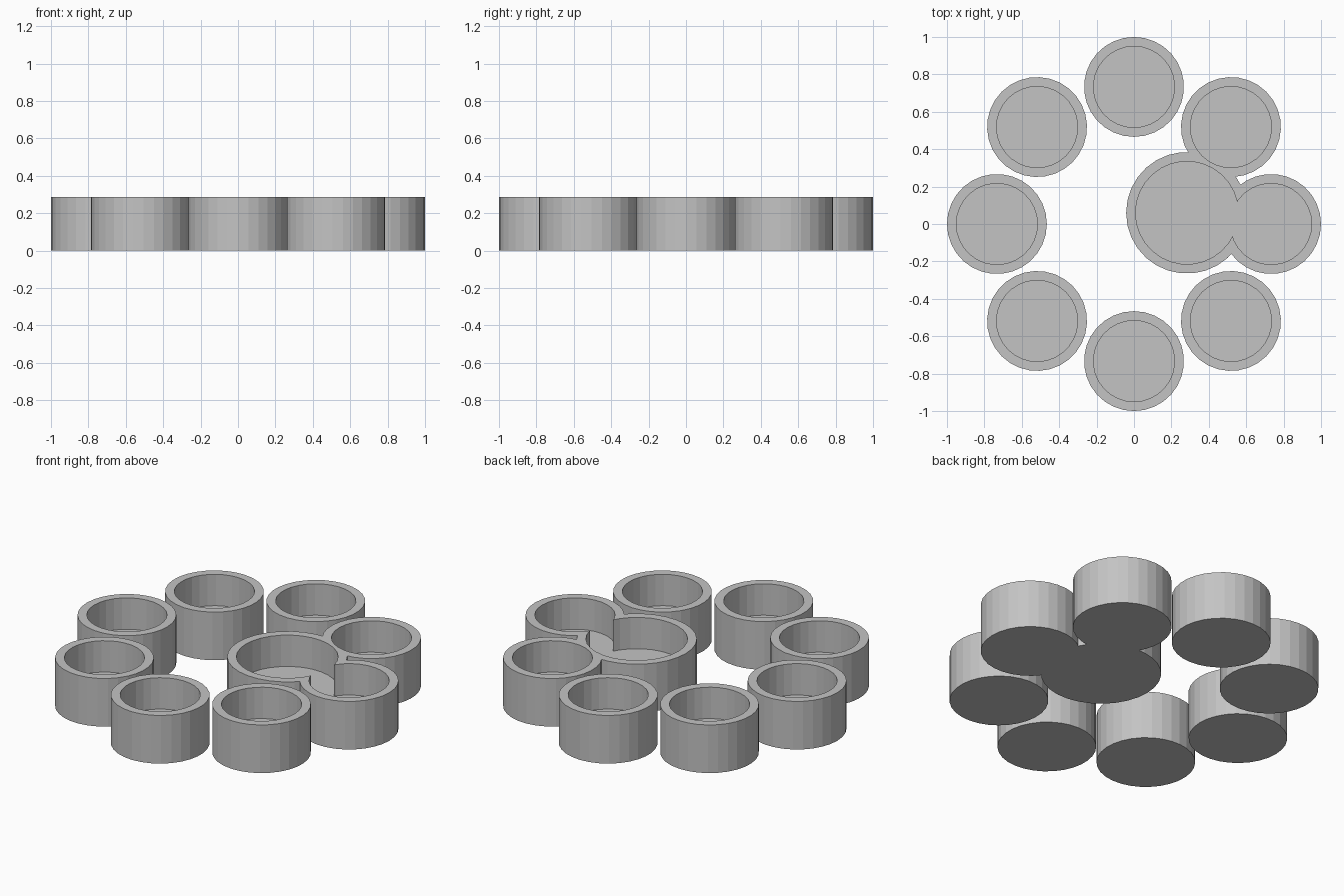
import bpy
from math import cos, sin, radians

default = bpy.data.objects.get("Cube")
if default:
    bpy.data.objects.remove(default, do_unlink=True)

HEIGHT, FLOOR, WALL = 0.287, 0.1, 0.05
RING, SMALL, LARGE = 0.733, 0.267, 0.325
SIDES = 30

grey = bpy.data.materials.new("plain grey")
grey.use_nodes = True
colour = (0.55, 0.55, 0.55, 1)
grey.diffuse_color = colour
grey.node_tree.nodes["Principled BSDF"].inputs["Base Color"].default_value = colour


def cylinder(name, x, y, radius, bottom, top, turn=0):
    bpy.ops.mesh.primitive_cylinder_add(
        vertices=SIDES, radius=radius, depth=top - bottom,
        location=(x, y, (bottom + top) / 2), rotation=(0, 0, radians(turn + 90)))
    obj = bpy.context.object
    obj.name = name
    obj.data.materials.append(grey)
    return obj


def boolean(target, tool, operation):
    mod = target.modifiers.new("cut", "BOOLEAN")
    mod.operation, mod.object, mod.solver = operation, tool, "EXACT"
    bpy.context.view_layer.objects.active = target
    bpy.ops.object.modifier_apply(modifier=mod.name)
    bpy.data.objects.remove(tool, do_unlink=True)


def cups(name, spots):
    """Merge the solid cups, then hollow them all out."""
    body = None
    for x, y, r, turn in spots:
        solid = cylinder(name, x, y, r, 0, HEIGHT, turn)
        if body:
            boolean(body, solid, "UNION")
        else:
            body = solid
    for x, y, r, turn in spots:
        cavity = cylinder("cavity", x, y, r - WALL, FLOOR, HEIGHT + 0.1, turn)
        boolean(body, cavity, "DIFFERENCE")
    body.name = name
    return body


def ring_spot(i):
    a = radians(45 * i)
    return (RING * cos(a), RING * sin(a), SMALL, 45 * i)


# Large off-centre cup fused with the two ring cups it overlaps
cups("joined_cups", [(0.283, 0.06, LARGE, 0), ring_spot(0), ring_spot(1)])

# Six free-standing ring cups
for i in range(2, 8):
    cups(f"ring_cup_{i}", [ring_spot(i)])
